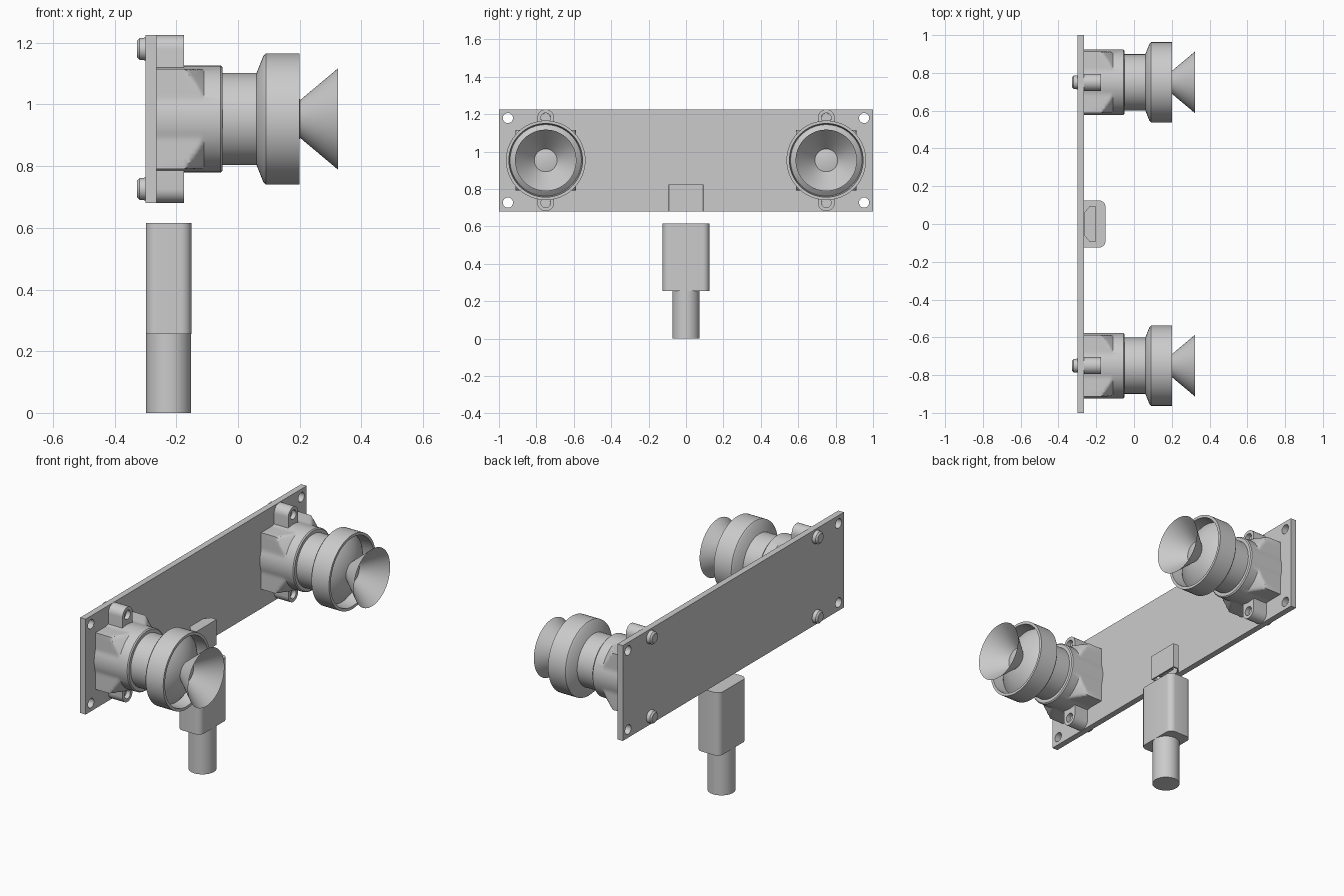
import bpy, bmesh
from math import sin, cos, pi, sqrt
from mathutils import Matrix, Vector

cube = bpy.data.objects.get("Cube")
if cube:
    bpy.data.objects.remove(cube, do_unlink=True)

grey = bpy.data.materials.new("plain grey")
grey.use_nodes = True
colour = (0.6, 0.6, 0.6, 1)
grey.diffuse_color = colour
grey.node_tree.nodes["Principled BSDF"].inputs["Base Color"].default_value = colour
parts = []
UPRIGHT = Matrix.Identity(4)
# Sends local (u, v, w) to world (y, z, x)
SIDEWAYS = Matrix(((0, 0, 1, 0), (1, 0, 0, 0), (0, 1, 0, 0), (0, 0, 0, 1)))


def finish(name, bm, closed=True):
    bmesh.ops.remove_doubles(bm, verts=bm.verts, dist=0.0002)
    if closed:
        bmesh.ops.recalc_face_normals(bm, faces=bm.faces)
    mesh = bpy.data.meshes.new(name)
    bm.to_mesh(mesh)
    bm.free()
    mesh.materials.append(grey)
    obj = bpy.data.objects.new(name, mesh)
    bpy.context.collection.objects.link(obj)
    parts.append(obj)


def lathe(name, profile, y, z, n=64, shape=None, caps=True):
    """Revolve (x, radius) points about an axis along x."""
    bm = bmesh.new()
    rings = []
    for x, r in profile:
        ring = []
        for i in range(n):
            a = 2 * pi * i / n
            rad = shape(a, r) if shape else r
            ring.append(bm.verts.new((x, y + rad * cos(a), z + rad * sin(a))))
        rings.append(ring)
    for a, b in zip(rings, rings[1:]):
        for i in range(n):
            j = (i + 1) % n
            bm.faces.new((a[i], a[j], b[j], b[i]))
    if caps:
        bm.faces.new(rings[0][::-1])
        bm.faces.new(rings[-1])
    finish(name, bm, caps)


def circle(u, v, r, n=32, start=0, sweep=2 * pi):
    steps = n if sweep == 2 * pi else n + 1
    return [(u + r * cos(start + sweep * i / n), v + r * sin(start + sweep * i / n))
            for i in range(steps)]


def rounded(u, v, hu, hv, r):
    pts = []
    for k, (su, sv) in enumerate(((1, 1), (-1, 1), (-1, -1), (1, -1))):
        pts += circle(u + su * (hu - r), v + sv * (hv - r), r, 6, k * pi / 2, pi / 2)
    return pts


def plate(name, loops, w0, w1, frame):
    """Extrude an outline, with any further loops as holes."""
    curve = bpy.data.curves.new(name, 'CURVE')
    curve.dimensions = '2D'
    curve.fill_mode = 'BOTH'
    curve.extrude = (w1 - w0) / 2
    for loop in loops:
        spline = curve.splines.new('POLY')
        spline.points.add(len(loop) - 1)
        for p, (u, v) in zip(spline.points, loop):
            p.co = (u, v, 0, 1)
        spline.use_cyclic_u = True
    temp = bpy.data.objects.new(name + " outline", curve)
    bpy.context.collection.objects.link(temp)
    bpy.context.view_layer.update()
    mesh = bpy.data.meshes.new_from_object(
        temp.evaluated_get(bpy.context.evaluated_depsgraph_get()))
    bm = bmesh.new()
    bm.from_mesh(mesh)
    bpy.data.objects.remove(temp, do_unlink=True)
    bpy.data.curves.remove(curve)
    bpy.data.meshes.remove(mesh)
    bm.transform(frame @ Matrix.Translation(Vector((0, 0, (w0 + w1) / 2))))
    finish(name, bm)


# Circuit board with corner holes
MID = 0.953
BACK, FACE = -0.30, -0.265
outline = [(-1, 0.68), (1, 0.68), (1, 1.226), (-1, 1.226)]
holes = [circle(sy * 0.952, MID + sz * 0.226, 0.027) for sy in (-1, 1) for sz in (-1, 1)]
plate("board", [outline] + holes, BACK, FACE, SIDEWAYS)


# Square holder whose corners taper into a round collar
def holder_shape(a, r):
    square = 0.162 / max(abs(cos(a)), abs(sin(a)))
    return max(min(square, r), min(r, 0.173))


for side, y in (("right", -0.75), ("left", 0.75)):
    taper = [(-0.175 + 0.065 * i / 8, 0.23 - 0.057 * i / 8) for i in range(9)]
    lathe(side + "_lens_holder",
          [(FACE, 0.23)] + taper + [(-0.056, 0.173), (-0.05, 0.167)],
          y, MID, 96, holder_shape)

    # Barrel and hollow focus ring
    lathe(side + "_focus_ring",
          [(-0.06, 0.149), (0.06, 0.149), (0.082, 0.204), (0.09, 0.2125),
           (0.2, 0.2125), (0.2, 0.197), (0.125, 0.19)], y, MID)

    # Domed lens
    R = 0.28
    dome = [(0.208 - R + sqrt(R * R - r * r), r)
            for r in [0.192 - 0.024 * i for i in range(8)] + [0.002]]
    lathe(side + "_lens", [(0.115, 0.192)] + dome, y, MID)

    # Open viewing cone
    lathe(side + "_view_cone", [(0.2, 0.06), (0.324, 0.164)], y, MID, caps=False)

    # Screw ears and screws, above and below
    for word, s in (("upper", 1), ("lower", -1)):
        z = MID + s * 0.227
        arc = circle(y, z, 0.045, 16, 0, s * pi)
        ear = arc + [(y - 0.045, MID + s * 0.12), (y + 0.045, MID + s * 0.12)]
        plate(f"{side}_{word}_ear", [ear, circle(y, z, 0.026)], FACE, -0.175, SIDEWAYS)
        lathe(f"{side}_{word}_screw",
              [(-0.328, 0.026), (-0.32, 0.035), (BACK, 0.037), (BACK, 0.0255),
               (-0.2, 0.0255)], y, z, 32)

# Socket on the board: hollow shell, closed top and inner tongue
half = [(-0.2, 0.092), (-0.235, 0.094), (-0.262, 0.062)]
shell = half + [(x, -y) for x, y in reversed(half)]
inner = [(-0.231 + (x + 0.231) * 0.76, y * 0.9) for x, y in shell]
plate("socket_shell", [shell, inner], 0.68, 0.80, UPRIGHT)
plate("socket_top", [shell], 0.80, 0.825, UPRIGHT)
plate("socket_tongue", [rounded(-0.225, 0, 0.008, 0.055, 0.003)], 0.69, 0.81, UPRIGHT)

# Plug body and cable below
plate("plug_body", [rounded(-0.225, 0, 0.074, 0.125, 0.035)], 0.255, 0.615, UPRIGHT)
plate("cable", [circle(-0.225, 0, 0.073, 48)], 0, 0.255, UPRIGHT)

# Smooth the curved sides, keep edges crisp
bpy.ops.object.select_all(action='DESELECT')
for obj in parts:
    obj.select_set(True)
bpy.context.view_layer.objects.active = parts[0]
bpy.ops.object.shade_smooth_by_angle(angle=pi / 6)
